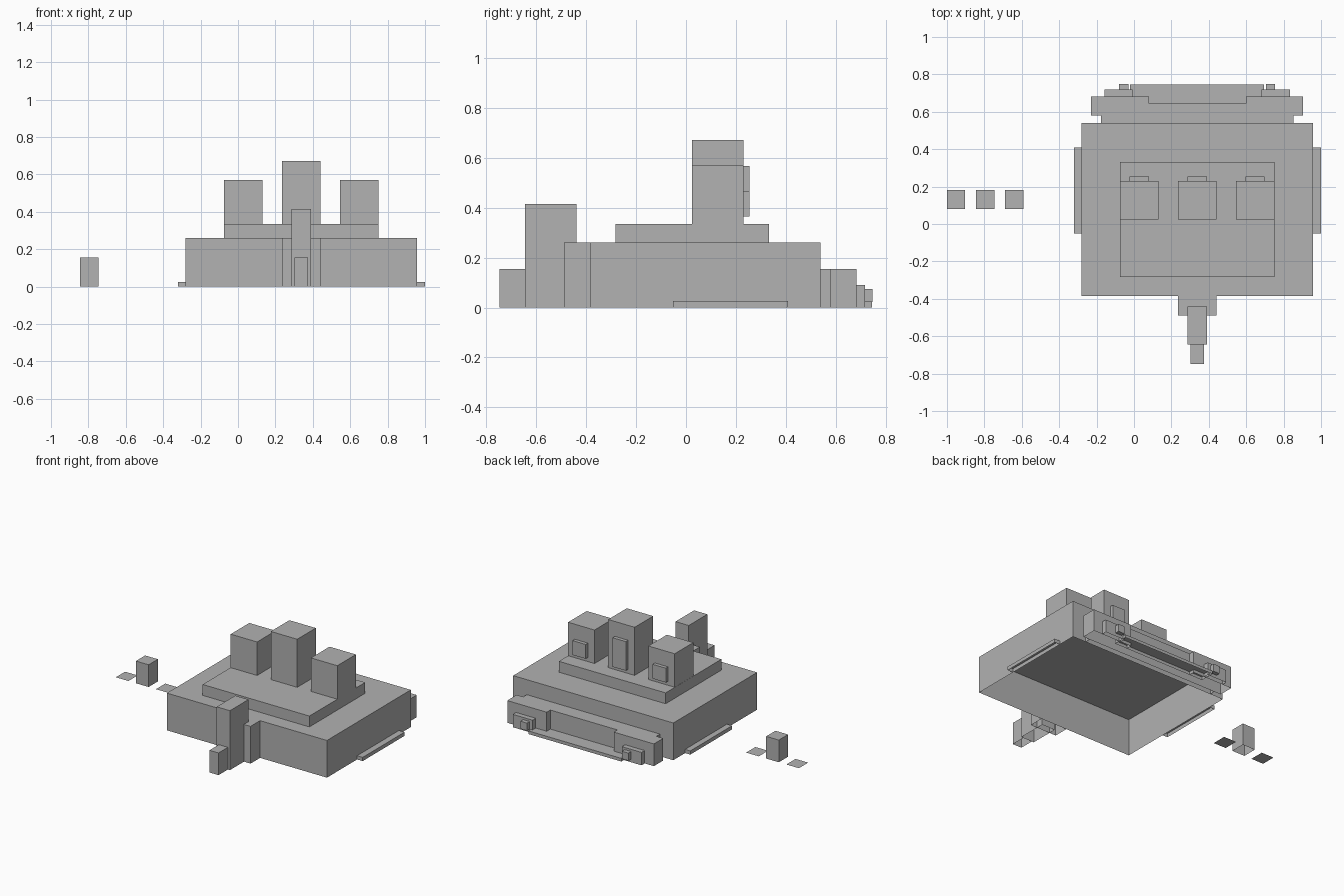
import bpy, bmesh

if "Cube" in bpy.data.objects:
    bpy.data.objects.remove(bpy.data.objects["Cube"])

grey = bpy.data.materials.new("light_grey")
grey.diffuse_color = (0.445, 0.445, 0.445, 1)
grey.use_nodes = True
grey.node_tree.nodes["Principled BSDF"].inputs["Base Color"].default_value = grey.diffuse_color


def prism(name, outline, z0, z1, floor=False):
    """Extrude a counter-clockwise outline; floor=False leaves the underside open."""
    bm = bmesh.new()
    low = [bm.verts.new((x, y, z0)) for x, y in outline]
    if z1 > z0:
        high = [bm.verts.new((x, y, z1)) for x, y in outline]
        bm.faces.new(high)
        n = len(low)
        for i in range(n):
            j = (i + 1) % n
            bm.faces.new((low[i], low[j], high[j], high[i]))
        if floor:
            bm.faces.new(low[::-1])
    else:
        bm.faces.new(low)
    me = bpy.data.meshes.new(name)
    bm.to_mesh(me)
    bm.free()
    me.materials.append(grey)
    ob = bpy.data.objects.new(name, me)
    bpy.context.collection.objects.link(ob)
    return ob


def box(name, x0, x1, y0, y1, z0, z1, floor=False):
    return prism(name, [(x0, y0), (x1, y0), (x1, y1), (x0, y1)], z0, z1, floor)


CX = 0.338  # centre line of the building

# Main hall and raised platform
box("main_hall", -0.28, 0.957, -0.385, 0.54, 0, 0.26)
box("roof_platform", -0.075, 0.75, -0.283, 0.332, 0.26, 0.336)

# Three towers with a raised panel on the back of each
for i, (dx, top, panel_top) in enumerate([(-0.31, 0.57, 0.465), (0, 0.672, 0.568), (0.31, 0.57, 0.465)]):
    c = CX + dx
    box(f"tower_{i}", c - 0.102, c + 0.102, 0.025, 0.23, 0.336, top)
    box(f"tower_panel_{i}", c - 0.051, c + 0.051, 0.23, 0.255, 0.365, panel_top, True)

# Low ledges along both sides
box("left_ledge", -0.32, -0.28, -0.052, 0.41, 0, 0.026)
box("right_ledge", 0.957, 1.0, -0.052, 0.41, 0, 0.026)

# Front entrance: porch, pylon and small block
box("porch", CX - 0.102, CX + 0.102, -0.49, -0.385, 0, 0.26)
box("pylon", CX - 0.051, CX + 0.051, -0.645, -0.44, 0, 0.415)
box("front_block", CX - 0.035, CX + 0.035, -0.748, -0.645, 0, 0.155)

# Rear wing: neck, notched wing, low step
box("rear_neck", -0.177, 0.852, 0.54, 0.58, 0, 0.155)
prism("rear_wing", [(-0.23, 0.58), (0.903, 0.58), (0.903, 0.683), (0.598, 0.683),
                    (0.598, 0.643), (0.08, 0.643), (0.08, 0.683), (-0.23, 0.683)], 0, 0.155)
box("rear_step", -0.022, 0.695, 0.643, 0.745, 0, 0.022)

# Corner blocks with small knobs on the rear wing
for side, s in (("left", -1), ("right", 1)):
    a, b = sorted((CX + s * 0.345, CX + s * 0.497))
    box(f"{side}_corner_block", a, b, 0.683, 0.718, 0, 0.09)
    a, b = sorted((CX + s * 0.367, CX + s * 0.417))
    box(f"{side}_knob", a, b, 0.718, 0.748, 0.022, 0.075, True)

# Detached post between two flat pads
box("post", -0.845, -0.747, 0.08, 0.182, 0, 0.155)
box("outer_pad", -1.0, -0.903, 0.08, 0.182, 0, 0)
box("inner_pad", -0.69, -0.592, 0.08, 0.182, 0, 0)
